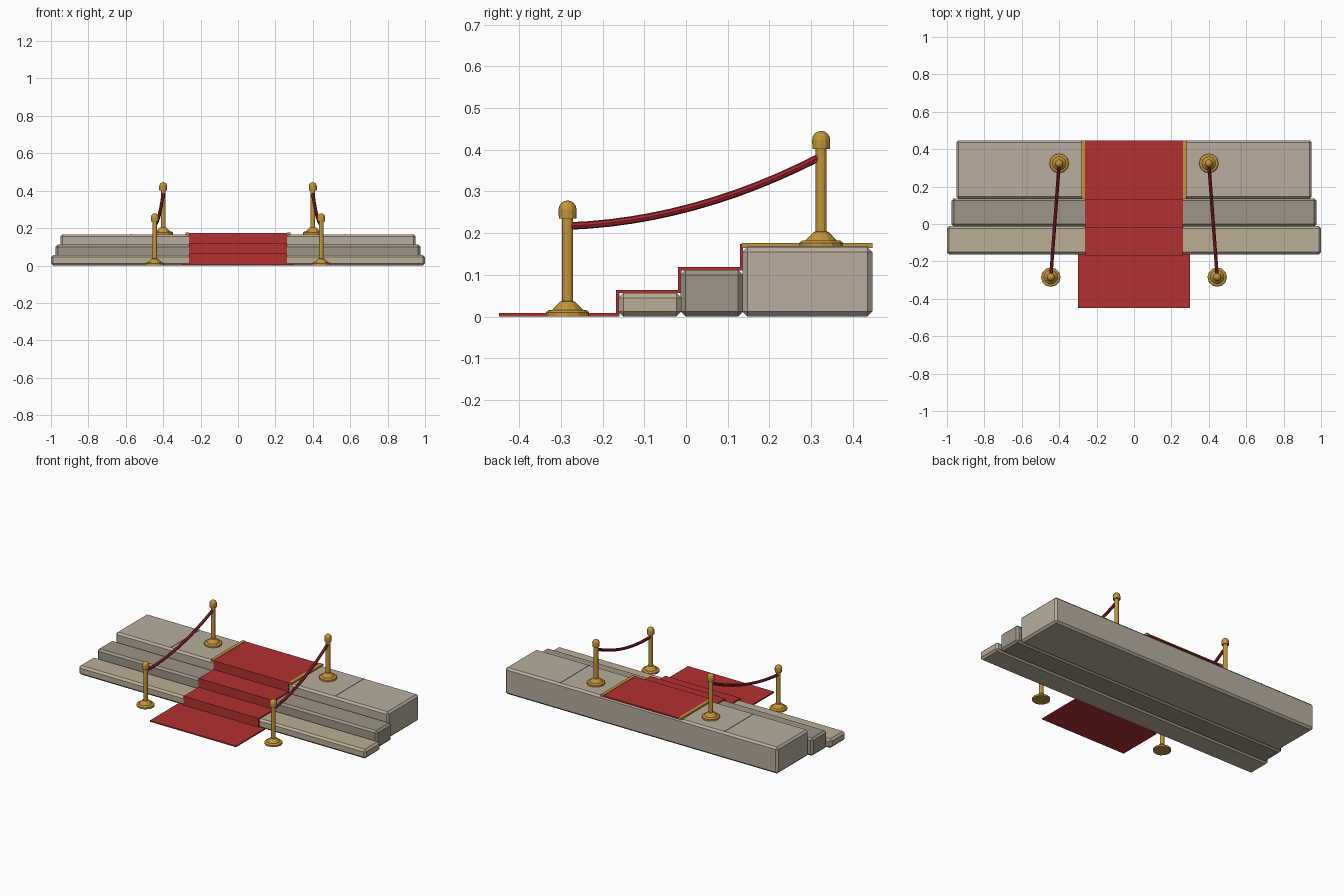
import bpy, bmesh, math
from mathutils import Vector

if "Cube" in bpy.data.objects:
    bpy.data.objects.remove(bpy.data.objects["Cube"])


def material(name, rgb):
    m = bpy.data.materials.new(name)
    m.diffuse_color = (*rgb, 1)
    m.use_nodes = True
    m.node_tree.nodes["Principled BSDF"].inputs["Base Color"].default_value = m.diffuse_color
    return m


STONE_LOW = material("warm_stone", (0.50, 0.42, 0.31))
STONE_MID = material("dark_stone", (0.34, 0.30, 0.24))
STONE_TOP = material("pale_stone", (0.48, 0.42, 0.34))
RED = material("red_carpet", (0.45, 0.03, 0.03))
ROPE = material("red_rope", (0.36, 0.02, 0.03))
GOLD = material("brass", (0.55, 0.30, 0.04))


def finish(name, bm, mat):
    bmesh.ops.recalc_face_normals(bm, faces=bm.faces)
    me = bpy.data.meshes.new(name)
    bm.to_mesh(me)
    bm.free()
    me.materials.append(mat)
    ob = bpy.data.objects.new(name, me)
    bpy.context.collection.objects.link(ob)
    return ob


def box(name, lo, hi, mat, bevel=0):
    bm = bmesh.new()
    bmesh.ops.create_cube(bm, size=1)
    for v in bm.verts:
        v.co = [(a + b) / 2 + c * (b - a) for a, b, c in zip(lo, hi, v.co)]
    if bevel:
        bmesh.ops.bevel(bm, geom=bm.edges[:], offset=bevel, segments=1, affect='EDGES')
    return finish(name, bm, mat)


def lathe(name, profile, centre, mat, sides=12):
    bm = bmesh.new()
    verts = [bm.verts.new((r, 0, z)) for r, z in profile]
    edges = [bm.edges.new(p) for p in zip(verts, verts[1:])]
    bmesh.ops.spin(bm, geom=verts + edges, cent=(0, 0, 0), axis=(0, 0, 1),
                   angle=math.tau, steps=sides, use_duplicate=False)
    bmesh.ops.remove_doubles(bm, verts=bm.verts, dist=1e-5)
    bmesh.ops.translate(bm, verts=bm.verts, vec=centre)
    return finish(name, bm, mat)


def tube(name, path, radius, mat, sides=8):
    bm = bmesh.new()
    rings = []
    for i, p in enumerate(path):
        t = (path[min(i + 1, len(path) - 1)] - path[max(i - 1, 0)]).normalized()
        u = t.cross(Vector((0, 0, 1))).normalized()
        w = u.cross(t)
        rings.append([bm.verts.new(p + radius * (u * math.cos(a) + w * math.sin(a)))
                      for a in (math.tau * k / sides for k in range(sides))])
    for a, b in zip(rings, rings[1:]):
        for k in range(sides):
            n = (k + 1) % sides
            bm.faces.new((a[k], a[n], b[n], b[k]))
    bm.faces.new(rings[0])
    bm.faces.new(rings[-1])
    return finish(name, bm, mat)


# Three stone steps
box("lower_step", (-1, -0.162, 0), (1, -0.011, 0.057), STONE_LOW, 0.012)
box("middle_step", (-0.975, -0.013, 0), (0.975, 0.137, 0.112), STONE_MID, 0.012)
box("top_platform", (-0.95, 0.135, 0), (0.95, 0.447, 0.167), STONE_TOP, 0.012)

# Floor runner, and the carpet folded over the steps
box("floor_runner", (-0.3, -0.448, 0), (0.3, -0.16, 0.008), RED)
outer = [(-0.168, 0), (-0.168, 0.064), (-0.019, 0.064), (-0.019, 0.119),
         (0.129, 0.119), (0.129, 0.174), (0.447, 0.174)]
inner = [(0.447, 0.166), (0.137, 0.166), (0.137, 0.111), (-0.011, 0.111),
         (-0.011, 0.056), (-0.16, 0.056), (-0.16, 0)]
bm = bmesh.new()
face = bm.faces.new([bm.verts.new((-0.262, y, z)) for y, z in outer + inner])
ext = bmesh.ops.extrude_face_region(bm, geom=[face])
bmesh.ops.translate(bm, vec=(0.524, 0, 0),
                    verts=[g for g in ext["geom"] if isinstance(g, bmesh.types.BMVert)])
finish("stair_carpet", bm, RED)

# Stanchion outline: weighted base, column, collar and ball cap
post = [(0, 0), (0.052, 0), (0.052, 0.01), (0.046, 0.015), (0.037, 0.016),
        (0.018, 0.036), (0.013, 0.037), (0.013, 0.235), (0.021, 0.235)]
post += [(0.0215 * math.cos(a), 0.257 + 0.0215 * math.sin(a))
         for a in (math.pi / 2 * k / 4 for k in range(4))] + [(0, 0.2785)]

for side, s in (("left", -1), ("right", 1)):
    # Brass carpet trim and platform joint
    x0, x1 = sorted((s * 0.261, s * 0.281))
    box(side + "_carpet_trim", (x0, 0.133, 0.164), (x1, 0.447, 0.177), GOLD)
    box(side + "_platform_joint", (s * 0.572 - 0.002, 0.147, 0.16),
        (s * 0.572 + 0.002, 0.437, 0.169), STONE_MID)

    # Posts and sagging rope
    front, back = Vector((s * 0.445, -0.284, 0)), Vector((s * 0.4, 0.324, 0.167))
    lathe(side + "_front_post", post, front, GOLD)
    lathe(side + "_back_post", post, back, GOLD)
    a, b = front + Vector((0, 0, 0.217)), back + Vector((0, 0, 0.217))
    path = [a.lerp(b, t) - Vector((0, 0, 0.146 * t * (1 - t)))
            for t in (i / 12 for i in range(13))]
    tube(side + "_rope", path, 0.009, ROPE)
